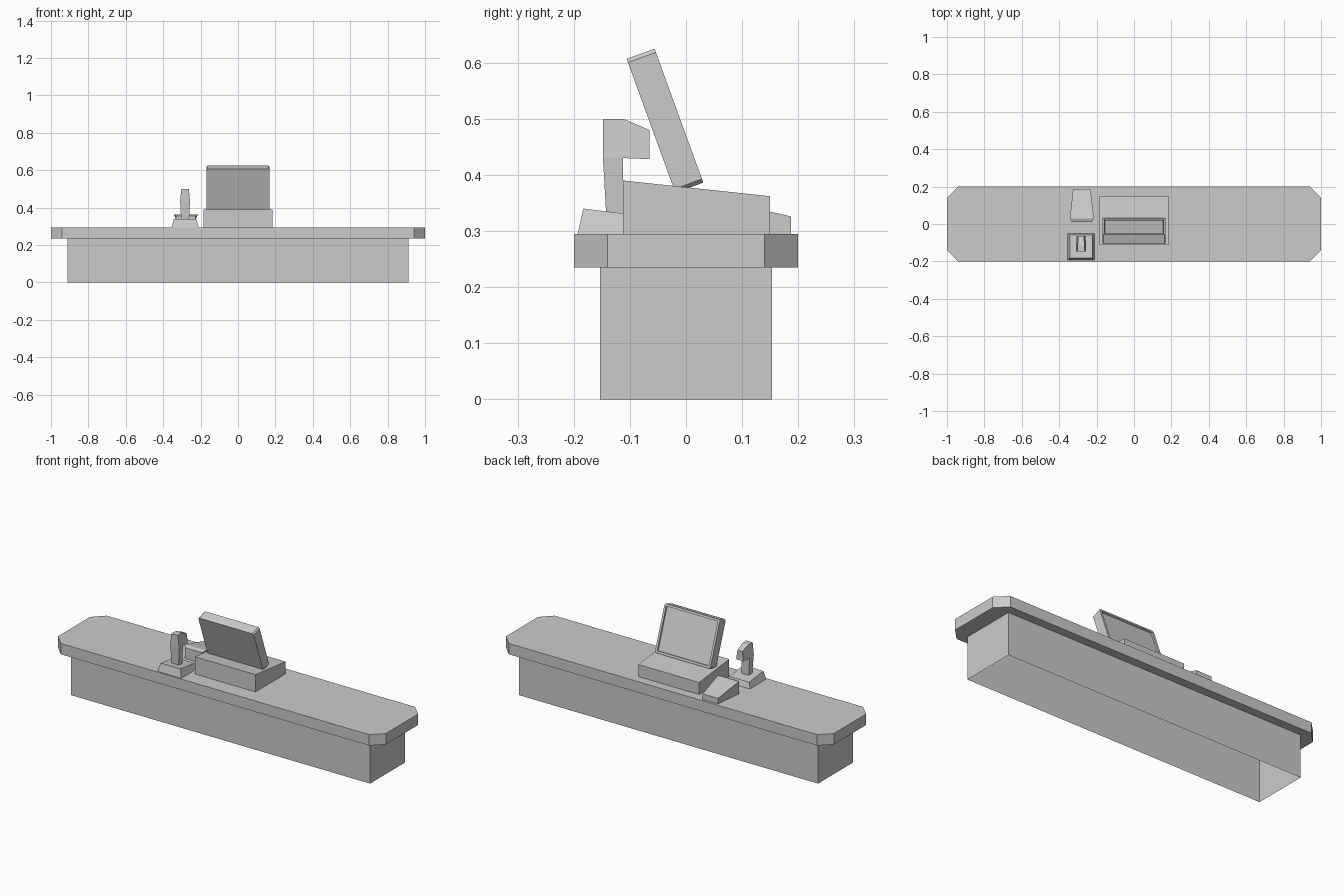
import bpy
import bmesh
from math import radians
from mathutils import Matrix, Vector

cube = bpy.data.objects.get("Cube")
if cube:
    bpy.data.objects.remove(cube, do_unlink=True)

grey = bpy.data.materials.new("light_grey")
grey.use_nodes = True
colour = (0.6, 0.6, 0.6, 1)
grey.diffuse_color = colour
grey.node_tree.nodes["Principled BSDF"].inputs["Base Color"].default_value = colour


def finish(name, bm, normals=True):
    """Turn a bmesh into a flat shaded grey object."""
    if normals:
        bmesh.ops.recalc_face_normals(bm, faces=bm.faces)
    mesh = bpy.data.meshes.new(name)
    bm.to_mesh(mesh)
    bm.free()
    mesh.materials.append(grey)
    ob = bpy.data.objects.new(name, mesh)
    bpy.context.collection.objects.link(ob)
    return ob


def box(size, centre=(0, 0, 0)):
    bm = bmesh.new()
    bmesh.ops.create_cube(bm, size=1)
    bmesh.ops.scale(bm, vec=size, verts=bm.verts)
    bmesh.ops.translate(bm, vec=centre, verts=bm.verts)
    return bm


def bevel_along(bm, axis, width):
    """Chamfer the four edges that run along one axis."""
    edges = [e for e in bm.edges
             if abs((e.verts[0].co - e.verts[1].co).normalized()[axis]) > 0.9]
    bmesh.ops.bevel(bm, geom=edges, offset=width, segments=1, affect='EDGES')


def side_profile(name, points, x=0):
    """Solid from a (y, z, half width) side outline, symmetric about x."""
    bm = bmesh.new()
    sides = [[bm.verts.new((x + s * w, y, z)) for y, z, w in points] for s in (-1, 1)]
    for ring in sides:
        bm.faces.new(ring)
    a, b = sides
    for i in range(len(points)):
        j = (i + 1) % len(points)
        bm.faces.new((a[i], a[j], b[j], b[i]))
    return finish(name, bm)


# Counter: open-bottomed plinth and a slab with cut corners
bm = box((1.824, 0.306, 0.235), (0, 0, 0.1175))
bmesh.ops.delete(bm, geom=[f for f in bm.faces if abs(f.normal.z) > 0.9],
                 context='FACES_ONLY')
finish("counter_base", bm, normals=False)

bm = box((2, 0.4, 0.06), (0, 0, 0.265))
bevel_along(bm, 2, 0.06)
finish("counter_top", bm)

TOP = 0.295

# Register body with a sloping top
side_profile("register_body", [(-0.112, TOP, 0.185), (0.15, TOP, 0.185),
                               (0.15, 0.362, 0.185), (-0.112, 0.39, 0.185)])

# Tilted monitor with cut corners and a recessed screen towards the back
bm = box((0.338, 0.053, 0.254))
bevel_along(bm, 1, 0.007)
bmesh.ops.recalc_face_normals(bm, faces=bm.faces)
screen = max(bm.faces, key=lambda f: f.normal.y)
bmesh.ops.inset_region(bm, faces=[screen], thickness=0.013)
bmesh.ops.inset_region(bm, faces=[screen], thickness=0.002, depth=-0.008)
bmesh.ops.transform(bm, verts=bm.verts, matrix=Matrix.Translation(
    Vector((0, -0.0375, 0.4965))) @ Matrix.Rotation(radians(20), 4, 'X'))
finish("monitor", bm)

# Scanner: tapered foot, stem and wedge-shaped head
SCAN_X = -0.283
side_profile("scanner_foot", [(-0.193, TOP, 0.072), (-0.05, TOP, 0.072),
                              (-0.06, 0.325, 0.06), (-0.183, 0.34, 0.06)], SCAN_X)
side_profile("scanner_stem", [(-0.142, 0.325, 0.021), (-0.112, 0.325, 0.021),
                              (-0.112, 0.43, 0.026), (-0.148, 0.43, 0.026)], SCAN_X)
side_profile("scanner_head", [(-0.148, 0.43, 0.027), (-0.112, 0.43, 0.027),
                              (-0.065, 0.428, 0.023), (-0.065, 0.48, 0.015),
                              (-0.112, 0.5, 0.018), (-0.148, 0.5, 0.02)], SCAN_X)

# Card terminal: wedge that narrows to the back, with cut front corners
side_profile("card_terminal", [(0.01, TOP, 0.052), (0.03, TOP, 0.064),
                               (0.187, TOP, 0.047), (0.187, 0.326, 0.047),
                               (0.03, 0.362, 0.064), (0.01, 0.355, 0.052)], -0.279)
